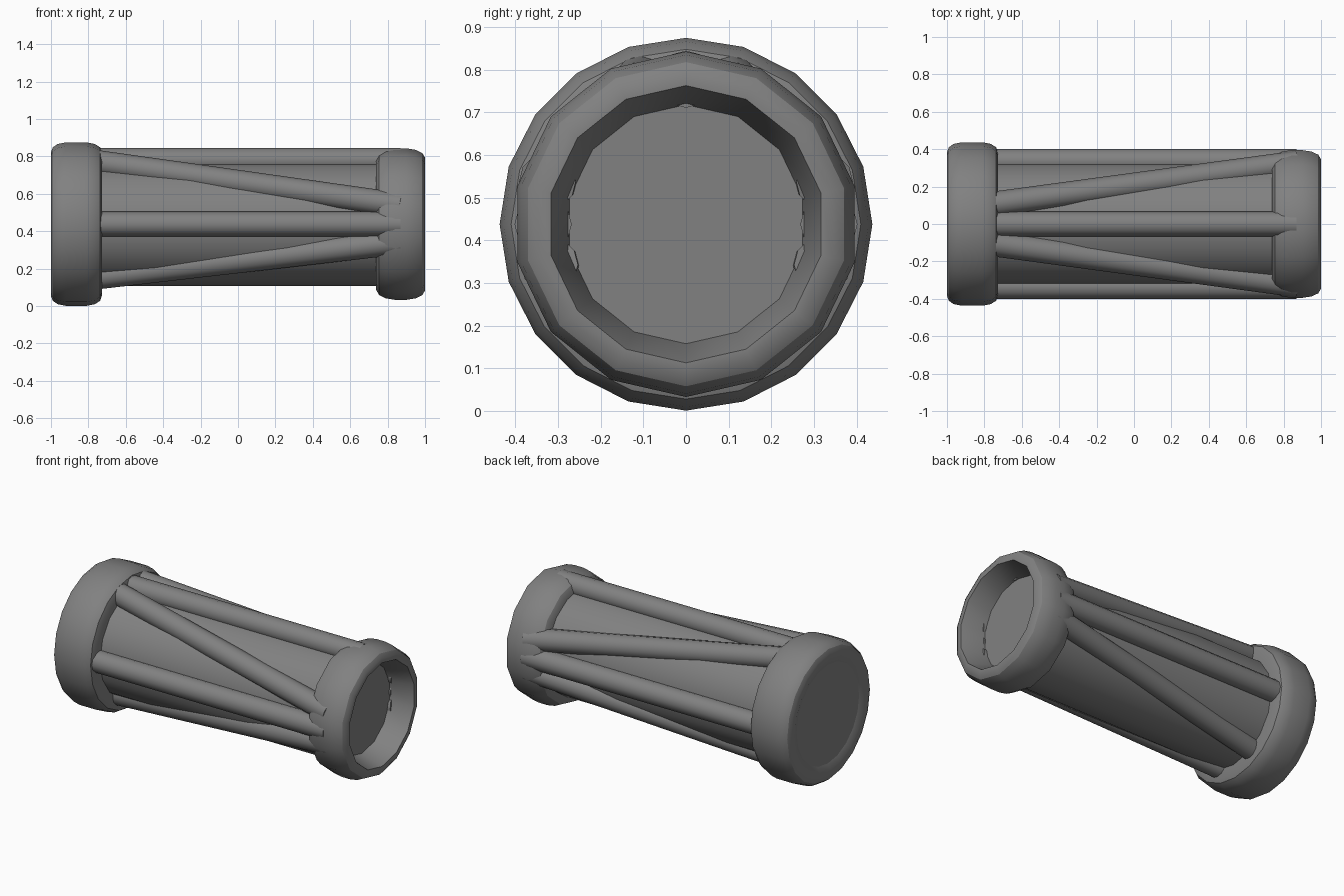
import bpy, bmesh, math
from mathutils import Vector

cube = bpy.data.objects.get("Cube")
if cube:
    bpy.data.objects.remove(cube, do_unlink=True)

AXIS_Z = 0.438
ROD_RADIUS = 0.067

grey = bpy.data.materials.new("mid_grey")
grey.use_nodes = True
colour = (0.22, 0.22, 0.22, 1)
grey.diffuse_color = colour
grey.node_tree.nodes["Principled BSDF"].inputs["Base Color"].default_value = colour


def finish(name, bm):
    bmesh.ops.recalc_face_normals(bm, faces=bm.faces)
    mesh = bpy.data.meshes.new(name)
    bm.to_mesh(mesh)
    bm.free()
    mesh.materials.append(grey)
    obj = bpy.data.objects.new(name, mesh)
    obj.location.z = AXIS_Z
    bpy.context.collection.objects.link(obj)
    bpy.ops.object.select_all(action='DESELECT')
    obj.select_set(True)
    bpy.context.view_layer.objects.active = obj
    bpy.ops.object.shade_smooth_by_angle(angle=math.radians(32))
    return obj


def lathe(name, profile, sides, closed=True):
    """Turn an (x, radius) profile around the x axis, with a corner at the top."""
    bm = bmesh.new()
    rings = []
    for i in range(sides):
        a = 2 * math.pi * i / sides
        rings.append([bm.verts.new((x, r * math.sin(a), r * math.cos(a)))
                      for x, r in profile])
    n = len(profile)
    for i in range(sides):
        a, b = rings[i], rings[(i + 1) % sides]
        for j in range(n if closed else n - 1):
            k = (j + 1) % n
            bm.faces.new((a[j], a[k], b[k], b[j]))
    if not closed:
        bm.faces.new([ring[0] for ring in rings])
        bm.faces.new([ring[-1] for ring in rings])
    return finish(name, bm)


def rod(name, start, end):
    """Straight capped rod between two points relative to the body axis."""
    start, end = Vector(start), Vector(end)
    way = end - start
    bm = bmesh.new()
    bmesh.ops.create_cone(bm, cap_ends=True, segments=12, radius1=ROD_RADIUS,
                          radius2=ROD_RADIUS, depth=way.length)
    turn = way.to_track_quat('Z', 'Y').to_matrix()
    bmesh.ops.rotate(bm, verts=bm.verts, matrix=turn)
    bmesh.ops.translate(bm, verts=bm.verts, vec=(start + end) / 2)
    return finish(name, bm)


# Central drum
lathe("body", [(-0.985, 0.33), (0.86, 0.33)], 16, closed=False)

# Large end ring
lathe("large_ring", [
    (-0.985, 0.31), (-1.0, 0.35), (-1.0, 0.385), (-0.99, 0.41), (-0.965, 0.428),
    (-0.92, 0.437), (-0.81, 0.437), (-0.765, 0.428), (-0.737, 0.41),
    (-0.727, 0.38), (-0.727, 0.31)], 20)

# Small end ring with a sloping recess
lathe("small_ring", [
    (0.85, 0.277), (1.0, 0.325), (1.0, 0.355), (0.985, 0.38), (0.95, 0.397),
    (0.90, 0.405), (0.84, 0.405), (0.79, 0.397), (0.755, 0.38),
    (0.737, 0.35), (0.737, 0.277)], 14)

# Straight rods along the top and both sides
rod("top_rod", (-0.87, 0, 0.34), (0.87, 0, 0.34))
for side, label in ((-1, "front"), (1, "back")):
    rod(label + "_rod", (-0.87, side * 0.335, 0), (0.87, side * 0.335, 0))
    # Slanted rods that close in on the side rod
    rod(label + "_upper_brace", (-0.87, side * 0.09, 0.345), (0.872, side * 0.325, 0.10))
    rod(label + "_lower_brace", (-0.87, side * 0.12, -0.295), (0.872, side * 0.32, -0.095))
